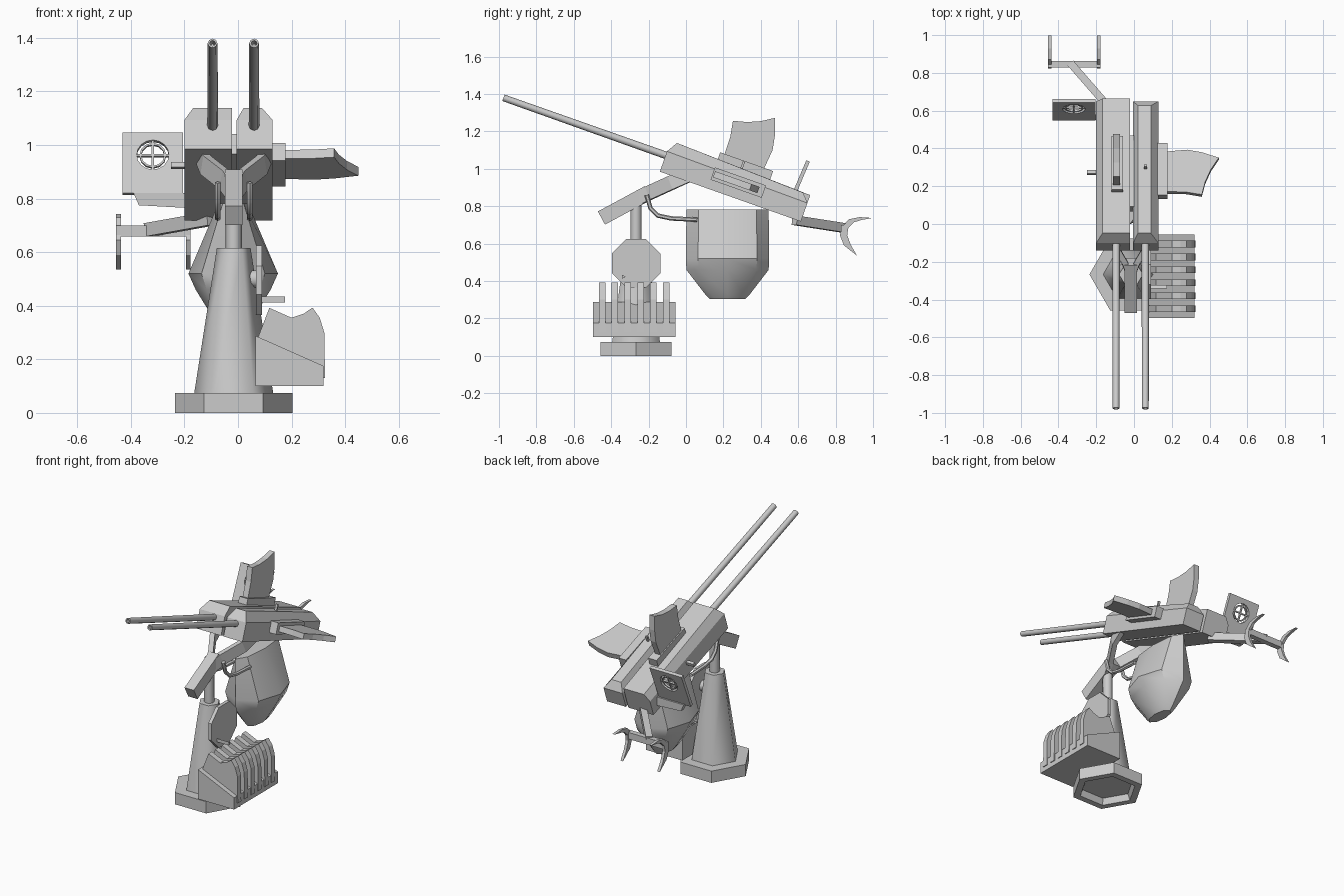
import bpy, bmesh
from math import sin, cos, pi, radians
from mathutils import Vector

cube = bpy.data.objects.get("Cube")
if cube:
    bpy.data.objects.remove(cube)

grey = bpy.data.materials.new("gunmetal_grey")
grey.use_nodes = True
grey.diffuse_color = (0.6, 0.6, 0.6, 1)
grey.node_tree.nodes["Principled BSDF"].inputs["Base Color"].default_value = (0.6, 0.6, 0.6, 1)


def loft(name, rings, smooth=0, closed=False):
    """Skin a list of equal-length rings, capping the ends unless closed."""
    bm = bmesh.new()
    loops = [[bm.verts.new(p) for p in r] for r in rings]
    n = len(loops[0])
    pairs = list(zip(loops, loops[1:]))
    if closed:
        pairs.append((loops[-1], loops[0]))
    else:
        bm.faces.new(loops[0])
        bm.faces.new(loops[-1])
    for a, b in pairs:
        for i in range(n):
            j = (i + 1) % n
            bm.faces.new((a[i], a[j], b[j], b[i]))
    bmesh.ops.recalc_face_normals(bm, faces=bm.faces)
    me = bpy.data.meshes.new(name)
    bm.to_mesh(me)
    bm.free()
    me.materials.append(grey)
    ob = bpy.data.objects.new(name, me)
    bpy.context.collection.objects.link(ob)
    if smooth:
        bpy.ops.object.select_all(action='DESELECT')
        ob.select_set(True)
        bpy.context.view_layer.objects.active = ob
        bpy.ops.object.shade_smooth_by_angle(angle=radians(smooth))
    return ob


def world(x, y, z):
    return Vector((x, y, z))


def gun(x, u, v):
    """Gun frame: u runs back along the receiver, v is up from its underside."""
    a = radians(19.5)
    return Vector((x, -0.14 + u * cos(a) + v * sin(a), 0.985 - u * sin(a) + v * cos(a)))


def sight(x, u, v):
    """Frame of the tilted sight plate."""
    a = radians(23)
    return Vector((-0.318 + x, 0.605 + u * cos(a) + v * sin(a), 0.93 - u * sin(a) + v * cos(a)))


def rect(x0, x1, y0, y1, z, frame=world):
    return [frame(x, y, z) for x, y in ((x0, y0), (x1, y0), (x1, y1), (x0, y1))]


def box(name, x, y, z, frame=world):
    return loft(name, [rect(*x, *y, h, frame) for h in z])


def slab(name, outline, x0, x1, frame=world):
    """Outline in the y-z plane, extruded across x."""
    return loft(name, [[frame(x, a, b) for a, b in outline] for x in (x0, x1)])


def beam(name, points, w, h, sides=4, smooth=0):
    """Bar with a rectangular or round section along a path."""
    pts = [Vector(p) for p in points]
    rings = []
    for i, p in enumerate(pts):
        d = (pts[min(i + 1, len(pts) - 1)] - pts[max(i - 1, 0)]).normalized()
        ref = Vector((0, 0, 1)) if abs(d.z) < 0.95 else Vector((0, 1, 0))
        side = d.cross(ref).normalized()
        up = side.cross(d)
        k = 1 / cos(pi / sides) / 2 if sides == 4 else 0.5
        rings.append([p + side * w * k * cos(t) + up * h * k * sin(t)
                      for t in (2 * pi * (j + 0.5) / sides for j in range(sides))])
    return loft(name, rings, smooth)


def turned(name, cx, cy, profile, sides, smooth=0):
    """Stack of (rx, ry, z) rings around a vertical axis."""
    return loft(name, [[world(cx + rx * cos(2 * pi * i / sides), cy + ry * sin(2 * pi * i / sides), z)
                        for i in range(sides)] for rx, ry, z in profile], smooth)


CX, CY = -0.016, -0.267

# Pedestal: hollow hexagonal foot, tapered column and post
turned("foot", CX, CY, [(r, r, z) for r, z in
       ((0.16, 0.04), (0.175, 0), (0.22, 0), (0.22, 0.075))], 6)
turned("column", CX, CY, [(0.148, 0.148, 0.07), (0.063, 0.063, 0.615)], 6, 65)
turned("post", CX, CY, [(0.03, 0.03, 0.6), (0.03, 0.03, 0.82)], 8, 50)

# Elevation wheel with hub and crank
disc = [(CY + 0.14 * cos(pi * (i + 0.5) / 4), 0.495 + 0.14 * sin(pi * (i + 0.5) / 4)) for i in range(8)]
slab("wheel", disc, 0.068, 0.09)
beam("wheel_hub", [(0, CY, 0.5), (0.07, CY, 0.5)], 0.07, 0.07, 8, 50)
beam("wheel_crank", [(0.085, -0.335, 0.423), (0.175, -0.335, 0.423)], 0.025, 0.025, 3)

# Ammunition rack: wedge tray with six spare magazines
wedge = [(0.065, 0.1), (0.32, 0.1), (0.32, 0.175), (0.065, 0.288)]
spare = [(0.07, 0.27), (0.3, 0.13), (0.325, 0.13), (0.322, 0.3), (0.305, 0.355),
         (0.278, 0.393), (0.245, 0.37), (0.2, 0.355), (0.117, 0.392)]


def across(name, outline, y0, y1):
    loft(name, [[world(a, y, b) for a, b in outline] for y in (y0, y1)])


across("rack_tray", wedge, -0.497, -0.055)
for i in range(6):
    y = -0.466 + i * 0.0685
    across(f"spare_magazine_{i + 1}", spare, y, y + 0.035)

# Cradle: tail bar and forked yoke
beam("cradle_bar", [(CX, -0.452, 0.737), (CX, -0.2, 0.873)], 0.066, 0.08)
for s, side in ((-1, "right"), (1, "left")):
    beam(f"yoke_{side}", [(CX + s * 0.01, -0.27, 0.835), (CX + s * 0.035, -0.2, 0.87),
                          (CX + s * 0.105, -0.08, 0.925), (CX + s * 0.125, 0.02, 0.97)], 0.03, 0.075)
    # Pipes that carry the bag
    beam(f"bag_pipe_{side}", [(CX + s * 0.06, y, z) for y, z in
         ((-0.21, 0.86), (-0.19, 0.79), (-0.15, 0.75), (-0.08, 0.735), (0.06, 0.728))], 0.024, 0.024, 6, 50)

# Case-collecting bag under the guns
turned("case_bag", -0.018, 0.222, [(0.055, 0.22, 0.782), (0.167, 0.222, 0.52), (0.14, 0.22, 0.46),
       (0.06, 0.12, 0.33), (0.04, 0.095, 0.305)], 8, 40)


# Receivers with chamfered tops
def receiver(name, x0, x1, c0, c1, back):
    def ring(a, b, f, r, vf, vb):
        return [gun(a, f, vf), gun(b, f, vf), gun(b, r, vb), gun(a, r, vb)]
    return loft(name, [ring(x0, x1, 0, 0.8, 0, 0), ring(x0, x1, 0, 0.8, 0.115, 0.105),
                       ring(x0 + c0, x1 - c1, 0.035, 0.8 - back, 0.175, 0.15)])


receiver("receiver_right", -0.2, -0.022, 0.033, 0.0, 0.0)
receiver("receiver_left", -0.005, 0.129, 0.026, 0.04, 0.04)
box("receiver_link", (-0.03, 0.0), (0.2, 0.6), (0.05, 0.13), gun)
box("cocking_handle", (-0.25, -0.19), (0.4, 0.42), (0.07, 0.09), gun)
box("top_catch", (0.054, 0.068), (0.4, 0.412), (0.15, 0.2), gun)

# Barrels with open muzzles
for x, side in ((-0.095, "right"), (0.06, "left")):
    rings = [[gun(x + r * cos(pi * i / 4), u, 0.093 + r * sin(pi * i / 4)) for i in range(8)]
             for u, r in ((0.02, 0.02), (-0.92, 0.018), (-0.92, 0.011), (-0.88, 0.011))]
    loft(f"barrel_{side}", rings, 50)

# Curved magazines: one upright, one lying out to the side
curve = [(0.295, 0), (0.52, 0), (0.53, 0.11), (0.515, 0.19), (0.485, 0.277),
         (0.42, 0.235), (0.35, 0.205), (0.278, 0.187), (0.293, 0.1)]
slab("magazine_top", [(u, v + 0.2) for u, v in curve], -0.111, -0.074, gun)
box("magazine_well_top", (-0.118, -0.058), (0.27, 0.57), (0.14, 0.205), gun)
loft("magazine_side", [[gun(0.172 + w, u, v) for u, w in curve] for v in (0.066, 0.101)])
box("magazine_well_side", (0.125, 0.177), (0.27, 0.56), (0.05, 0.12), gun)

# Sight plate with a round window and cross wires
N, H = 16, 0.113
rings = []
for u, hole in ((-0.01, 0), (0.01, 0), (0.01, 1), (-0.01, 1)):
    ring = []
    for i in range(N):
        c, s = cos(2 * pi * i / N), sin(2 * pi * i / N)
        k = 0.06 if hole else H / max(abs(c), abs(s))
        ring.append(sight(k * c, u, k * s * (1 if hole else 1.08) + 0.032 * hole))
    rings.append(ring)
loft("sight_plate", rings, closed=True)
box("sight_wire_vertical", (-0.004, 0.004), (-0.006, 0.006), (-0.03, 0.094), sight)
box("sight_wire_level", (-0.062, 0.062), (-0.006, 0.006), (0.028, 0.036), sight)
rings = [[sight(r * cos(pi * i / 6), u, 0.032 + r * sin(pi * i / 6)) for i in range(12)]
         for u, r in ((-0.006, 0.05), (0.006, 0.05), (0.006, 0.043), (-0.006, 0.043))]
loft("sight_ring", rings, closed=True)
loft("sight_bracket", [[world(x, y, z) for x, z in
     ((-0.39, 0.82), (-0.37, 0.775), (-0.19, 0.765), (-0.19, 0.82))] for y in (0.55, 0.58)])

# Shoulder rest: arm, crossbar and two crescents
beam("shoulder_arm", [(-0.1, 0.58, 0.725), (-0.335, 0.85, 0.683)], 0.04, 0.05)
box("shoulder_crossbar", (-0.455, -0.178), (0.828, 0.862), (0.658, 0.7))
crescent = [(0.997, 0.737), (0.93, 0.742), (0.87, 0.73), (0.835, 0.69), (0.823, 0.645), (0.845, 0.59),
            (0.915, 0.535), (0.88, 0.595), (0.862, 0.645), (0.868, 0.685), (0.9, 0.715), (0.94, 0.727)]
for x, side in ((-0.455, "right"), (-0.195, "left")):
    slab(f"shoulder_crescent_{side}", crescent, x, x + 0.018)
